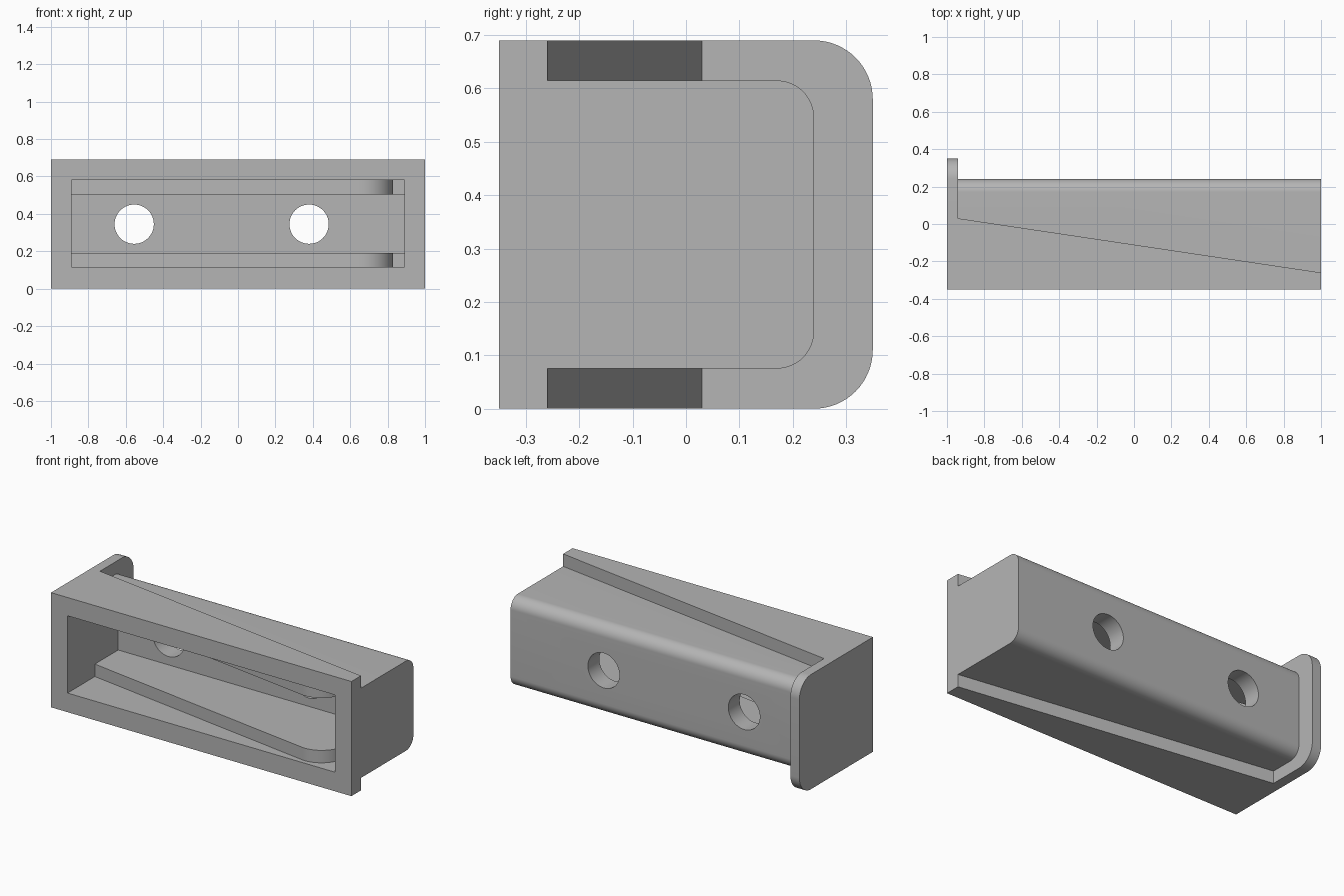
import bpy
import bmesh
from math import sin, cos, radians, hypot
from mathutils import Vector

cube = bpy.data.objects.get("Cube")
if cube:
    bpy.data.objects.remove(cube, do_unlink=True)

grey = bpy.data.materials.new("plain grey")
grey.use_nodes = True
COLOUR = (0.46, 0.46, 0.46, 1)
grey.diffuse_color = COLOUR
grey.node_tree.nodes["Principled BSDF"].inputs["Base Color"].default_value = COLOUR

HEIGHT, FRONT = 0.69, -0.35
MID = HEIGHT / 2


def arc(cx, cy, r, start, end, steps=16):
    """Points on an arc, angles in degrees."""
    angles = [radians(start + (end - start) * i / steps) for i in range(steps + 1)]
    return [(cx + r * cos(a), cy + r * sin(a)) for a in angles]


def prism(name, profile, axis, low, high):
    """Extrude a closed 2D profile along x (points y, z), y (x, z) or z (x, y)."""
    place = {"x": lambda u, v: (low, u, v),
             "y": lambda u, v: (u, low, v),
             "z": lambda u, v: (u, v, low)}[axis]
    bm = bmesh.new()
    face = bm.faces.new([bm.verts.new(place(u, v)) for u, v in profile])
    new = bmesh.ops.extrude_face_region(bm, geom=[face])["geom"]
    move = Vector([high - low if a == axis else 0 for a in "xyz"])
    bmesh.ops.translate(bm, verts=[g for g in new if isinstance(g, bmesh.types.BMVert)], vec=move)
    bmesh.ops.recalc_face_normals(bm, faces=bm.faces)
    mesh = bpy.data.meshes.new(name)
    bm.to_mesh(mesh)
    bm.free()
    mesh.materials.append(grey)
    ob = bpy.data.objects.new(name, mesh)
    bpy.context.collection.objects.link(ob)
    return ob


def rounded_back(back, low, high, r):
    """Side profile, square at the front and rounded at the back."""
    return ([(FRONT, low)] + arc(back - r, low + r, r, -90, 0)
            + arc(back - r, high - r, r, 0, 90) + [(FRONT, high)])


def combine(target, other, operation):
    mod = target.modifiers.new(operation, "BOOLEAN")
    mod.operation = operation
    mod.solver = "EXACT"
    mod.object = other
    bpy.ops.object.select_all(action="DESELECT")
    bpy.context.view_layer.objects.active = target
    target.select_set(True)
    bpy.ops.object.modifier_apply(modifier=mod.name)
    bpy.data.objects.remove(other, do_unlink=True)


# Outer shell: rounded body, tapering rim and end flange
body = prism("bracket_body", rounded_back(0.24, 0.075, 0.615, 0.07), "x", -1, 1)
wedge = [(-1, FRONT), (1, FRONT), (1, -0.26), (-0.94, 0.03), (-1, 0.03)]
combine(body, prism("tapered_rim", wedge, "z", 0, HEIGHT), "UNION")
flange = rounded_back(0.35, 0, HEIGHT, 0.11)
combine(body, prism("end_flange", flange, "x", -1, -0.94), "UNION")

# Wide front pocket, following the taper and ending in a rounded nose
SLOPE, R, NOSE = -0.15, 0.16, 0.83
nose_x = NOSE - R
nose_y = -0.09 + SLOPE * (nose_x + 0.89) + R * hypot(1, SLOPE)
pocket = ([(-0.89, -0.5), (0.89, -0.5), (0.89, -0.1), (NOSE, -0.1)]
          + arc(nose_x, nose_y, R, 0, -98.5, 20) + [(-0.89, -0.09)])
combine(body, prism("pocket_cutter", pocket, "z", 0.115, 0.58), "DIFFERENCE")

# Deep inner pocket
deep = [(-0.89, -0.5), (0.89, -0.5), (0.89, 0.132), (-0.89, 0.132)]
combine(body, prism("deep_cutter", deep, "z", 0.19, 0.505), "DIFFERENCE")

# Screw holes through the back wall
for x in (-0.555, 0.38):
    hole = arc(x, MID, 0.105, 0, 360, 48)[:-1]
    combine(body, prism("hole_cutter", hole, "y", 0.05, 0.5), "DIFFERENCE")

bpy.ops.object.shade_smooth_by_angle(angle=radians(30))
